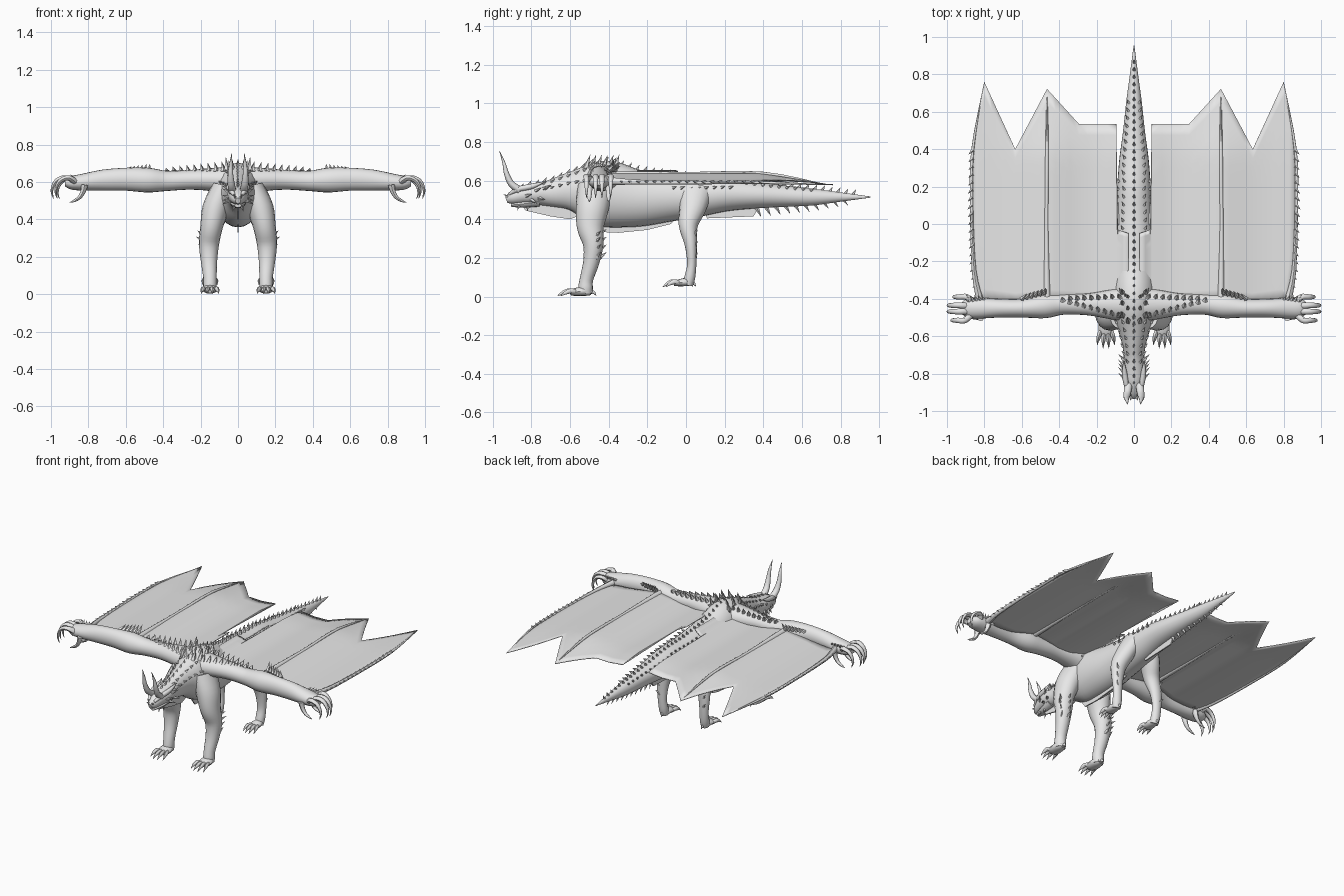
import bpy, bmesh, math
from mathutils import Vector

mat = bpy.data.materials.new("pale grey")
mat.diffuse_color = (0.8, 0.8, 0.8, 1)
X, Y, Z = Vector((1, 0, 0)), Vector((0, 1, 0)), Vector((0, 0, 1))


def finish(bm, name, mirror=True, smooth=True):
    bmesh.ops.recalc_face_normals(bm, faces=bm.faces)
    me = bpy.data.meshes.new(name)
    bm.to_mesh(me)
    bm.free()
    ob = bpy.data.objects.new(name, me)
    bpy.context.collection.objects.link(ob)
    me.materials.append(mat)
    if smooth:
        for o in bpy.context.selected_objects:
            o.select_set(False)
        bpy.context.view_layer.objects.active = ob
        ob.select_set(True)
        bpy.ops.object.shade_smooth_by_angle(angle=math.radians(45))
    if mirror:
        ob.modifiers.new("mirror", 'MIRROR')
    return ob


def spline(pts, sub):
    # Catmull-Rom through points of any dimension
    out = []
    for i in range(len(pts) - 1):
        a, b, c, d = pts[max(i - 1, 0)], pts[i], pts[i + 1], pts[min(i + 2, len(pts) - 1)]
        for k in range(sub):
            t = k / sub
            out.append([q + 0.5 * t * (r - p + t * (2*p - 5*q + 4*r - s + t * (3*(q - r) + s - p)))
                        for p, q, r, s in zip(a, b, c, d)])
    return out + [list(pts[-1])]


def add_tube(bm, pts, up, n=16, sub=4):
    # each point: x, y, z, sideways radius, radius along up
    rows = spline(pts, sub)
    rings = []
    for i, r in enumerate(rows):
        t = (Vector(rows[min(i + 1, len(rows) - 1)][:3]) - Vector(rows[max(i - 1, 0)][:3])).normalized()
        side = t.cross(up).normalized()
        u = side.cross(t)
        ra, rb = max(r[3], 0.001), max(r[4], 0.001)
        rings.append([bm.verts.new(Vector(r[:3]) + side * ra * math.cos(2 * math.pi * k / n)
                                   + u * rb * math.sin(2 * math.pi * k / n)) for k in range(n)])
    for a, b in zip(rings, rings[1:]):
        for k in range(n):
            bm.faces.new((a[k], a[(k + 1) % n], b[(k + 1) % n], b[k]))
    bm.faces.new(rings[0])
    bm.faces.new(rings[-1])


def tube(name, pts, up, mirror=True, n=16):
    bm = bmesh.new()
    add_tube(bm, pts, up, n)
    return finish(bm, name, mirror)


def spikes(name, items, mirror=True):
    # each item: base point, tip point, base radius
    bm = bmesh.new()
    for base, tip, r in items:
        base, tip = Vector(base), Vector(tip)
        d = (tip - base).normalized()
        s = d.cross(Y if abs(d.y) < 0.8 else X).normalized()
        w = s.cross(d)
        ring = [bm.verts.new(base + (s * math.cos(k * math.tau / 5) + w * math.sin(k * math.tau / 5)) * r)
                for k in range(5)]
        top = bm.verts.new(tip)
        for k in range(5):
            bm.faces.new((ring[k], ring[(k + 1) % 5], top))
        bm.faces.new(ring)
    return finish(bm, name, mirror, False)


def lerp(table, v):
    for (a, fa), (b, fb) in zip(table, table[1:]):
        if v <= b:
            return fa + (fb - fa) * max(0, (v - a) / (b - a))
    return table[-1][1]


# Body, neck, head core and tail: y, z, half width, half height
spine = [(-.93, .50, .014, .016), (-.90, .51, .035, .033), (-.84, .525, .052, .048), (-.78, .53, .06, .055),
         (-.70, .535, .055, .07), (-.60, .545, .075, .1), (-.50, .54, .11, .15), (-.40, .53, .122, .172),
         (-.25, .508, .12, .148), (-.10, .51, .11, .125), (.05, .515, .1, .105), (.20, .528, .09, .088),
         (.35, .525, .078, .07), (.50, .52, .058, .056), (.65, .515, .042, .044), (.80, .515, .022, .024),
         (.955, .515, .002, .003)]
tube("body", [(0, y, z, a, b) for y, z, a, b in spine], Z, False, 24)
top_z = [(y, z + b) for y, z, a, b in spine]
low_z = [(y, z - b) for y, z, a, b in spine]
half_w = [(y, a) for y, z, a, b in spine]

# Head: horns, lower jaw, brows, cheek spikes
tube("horn", [(.03, -.86, .55, .02, .022), (.036, -.905, .585, .017, .02), (.04, -.93, .64, .013, .015),
              (.038, -.942, .69, .008, .01), (.034, -.965, .752, .001, .001)], X, True, 10)
tube("lower_jaw", [(0, -.76, .49, .045, .025), (0, -.84, .48, .036, .02), (0, -.905, .474, .018, .01)], Z, False, 12)
tube("brow", [(.02, -.915, .53, .008, .008), (.038, -.87, .555, .014, .014), (.05, -.80, .57, .014, .014),
              (.055, -.73, .595, .002, .002)], Z, True, 8)
cheeks = [((.048, y, z), (.085, y + .035, z + dz), .011)
          for y, z, dz in [(-.83, .52, .01), (-.80, .50, -.02), (-.78, .545, .02), (-.76, .51, -.01), (-.73, .56, .02)]]
cheeks += [((.02, -.86, .47), (.025, -.875, .445), .008), ((.022, -.82, .465), (.03, -.82, .44), .008)]
cheeks += [((.012, -.92, .515), (.02, -.945, .53), .01)]
spikes("cheek_spikes", cheeks)

# Spine ridge, flanking rows and tail spikes
ridge = []
for i in range(44):
    y = -.86 + i * .04
    z = lerp(top_z, y)
    ridge.append(((0, y, z - .012), (0, y + .02, z + .024), .012))
for i in range(10):
    y = .36 + i * .05
    z, h = lerp(low_z, y), .045 - .0025 * i
    ridge.append(((0, y, z + .015), (0, y + .03, z - h), .016 - .0007 * i))
spikes("spine_spikes", ridge, False)
rows = []
for i in range(34):
    y = -.74 + i * .042
    if -.1 > y > -.36:
        continue
    w, z, b = lerp(half_w, y), lerp(top_z, y), lerp(top_z, y) - lerp(low_z, y)
    for ang in ((35, 65) if y < .25 else (40,)):
        c, s = math.sin(math.radians(ang)), math.cos(math.radians(ang))
        p = Vector((w * c, y, z - b / 2 * (1 - s)))
        rows.append((p * 1, p + Vector((.018 * c, .02, .018 * s)), .009))
spikes("flank_spikes", rows)


# Thin keels under throat, belly and tail
def keel(name, pts):
    bm = bmesh.new()
    f = bm.faces.new([bm.verts.new((-.004, y, z)) for y, z in pts])
    ext = bmesh.ops.extrude_face_region(bm, geom=[f])
    bmesh.ops.translate(bm, vec=(.008, 0, 0), verts=[v for v in ext['geom'] if isinstance(v, bmesh.types.BMVert)])
    finish(bm, name, False, False)


keel("throat_keel", [(-.86, .49), (-.83, .445), (-.70, .415), (-.60, .40), (-.55, .42), (-.6, .48)])
keel("belly_keel", [(-.52, .42), (-.46, .335), (-.35, .33), (-.2, .345), (-.08, .375), (-.03, .42), (-.3, .42)])
keel("tail_keel", [(.08, .46), (.11, .405), (.35, .415), (.38, .47)])

# Legs
tube("front_leg", [(.08, -.47, .57, .06, .09), (.12, -.485, .46, .07, .085), (.142, -.495, .36, .06, .07),
                   (.155, -.48, .27, .054, .053), (.155, -.49, .18, .044, .042), (.15, -.515, .09, .036, .035),
                   (.15, -.52, .045, .036, .038), (.15, -.52, .015, .032, .036)], Y)
tube("rear_leg", [(.05, .05, .56, .05, .09), (.095, .035, .46, .055, .07), (.13, .012, .37, .05, .05),
                  (.152, .025, .27, .04, .032), (.155, .03, .17, .03, .024), (.152, .02, .10, .03, .028),
                  (.15, .01, .06, .026, .026)], Y)


# Feet with four toes and claws
def foot(name, x, y, z, s):
    bm = bmesh.new()
    add_tube(bm, [(x, y + .035 * s, z, .02 * s, .016 * s), (x, y, z + .005, .037 * s, .025 * s),
                  (x, y - .05 * s, z, .04 * s, .02 * s), (x, y - .075 * s, z - .004, .025 * s, .012 * s)], Z, 12)
    for k in (-1.5, -.5, .5, 1.5):
        fx, r = k * .021 * s, s * (1 - .12 * abs(k))
        add_tube(bm, [(x + fx * .8, y - .04 * s, z, .011, .012), (x + fx * 1.15, y - .085 * r, z + .006, .012, .013),
                      (x + fx * 1.3, y - .11 * r, z, .01, .011), (x + fx * 1.4, y - .125 * r, z - .006, .006, .008),
                      (x + fx * 1.45, y - .15 * r, z - .02, .001, .001)], Z, 8, 3)
    add_tube(bm, [(x, y + .02, z, .01, .012), (x, y + .045 * s, z, .008, .009),
                  (x, y + .06 * s, z - .018, .001, .001)], Z, 8, 3)
    finish(bm, name)


foot("front_foot", .15, -.525, .023, 1)
foot("rear_foot", .15, .0, .07, .85)
fins = [((.185, -.47, z), (.225 - abs(z - .28) * .3, -.44, z + .03), .014) for z in (.2, .24, .28, .31)]
fins += [((.15, -.45, z), (.155, -.41, z + .03), .014) for z in (.2, .24, .28, .32)]
fins += [((.16, .045, z), (.185, .06, z + .03), .012) for z in (.2, .26, .32)]
spikes("leg_spikes", fins)

# Wing arm and finger bones
tube("wing_arm", [(.0, -.43, .60, .10, .09), (.12, -.43, .612, .08, .065), (.25, -.43, .612, .058, .053),
                  (.38, -.43, .606, .055, .054), (.48, -.44, .61, .064, .066), (.60, -.45, .615, .05, .061),
                  (.72, -.45, .61, .05, .056), (.82, -.45, .60, .055, .046), (.89, -.45, .595, .05, .036),
                  (.925, -.45, .595, .028, .018)], Z, True, 20)
tube("middle_wing_bone", [(.465, -.40, .635, .018, .016), (.468, 0, .636, .01, .009), (.465, .4, .637, .009, .009),
                          (.465, .725, .58, .001, .001)], Z, True, 8)
tube("outer_wing_bone", [(.82, -.42, .60, .02, .022), (.855, -.25, .592, .012, .013), (.868, .1, .59, .009, .009),
                         (.862, .4, .59, .008, .008), (.80, .76, .577, .001, .001)], Z, True, 8)

# Grasping hand with hooked claws
bm = bmesh.new()
for y0, y1, reach in ((-.42, -.39, -.03), (-.44, -.435, 0), (-.465, -.468, 0), (-.485, -.515, -.02)):
    add_tube(bm, [(.87, y0, .60, .018, .02), (.925 + reach, y1, .622, .014, .016), (.965 + reach, y1, .61, .012, .014),
                  (.988 + reach, y1, .58, .009, .011), (.995 + reach, y1, .545, .006, .007),
                  (.985 + reach, y1, .51, .001, .001)], Y, 8)
for y in (-.50, -.40):
    add_tube(bm, [(.82, y, .585, .018, .02), (.828, y, .55, .014, .015), (.848, y, .517, .01, .011),
                  (.875, y, .50, .007, .007), (.90, y, .49, .001, .001)], Y, 8)
finish(bm, "wing_hand")

# Wing membrane with scalloped trailing edge
end_y = [(.03, -.05), (.088, -.03), (.095, .535), (.295, .535), (.465, .722), (.635, .40), (.80, .76), (.866, .40)]
crown = [(.03, .652), (.088, .622), (.2, .603), (.295, .608), (.38, .624), (.465, .637), (.55, .620),
         (.635, .603), (.72, .594), (.866, .59)]
cols = [.03, .06, .088, .095, .15, .2, .25, .295, .34, .38, .42, .465, .51, .55, .59, .635, .68, .72, .76, .80, .83, .866]
bm = bmesh.new()
grid = []
for x in cols:
    col = []
    for j in range(17):
        y = -.42 + (lerp(end_y, x) + .42) * j / 16
        fade = max(0, (y - .38) / .36)
        z = lerp(crown, x)
        z += (.579 - z) * min(1, fade)
        px = x - (.045 * max(0, (-.15 - y) / .27) ** 2 if x > .8 else 0)
        col.append(bm.verts.new((px, y, z)))
    grid.append(col)
for a, b in zip(grid, grid[1:]):
    for j in range(16):
        bm.faces.new((a[j], b[j], b[j + 1], a[j + 1]))
wing = finish(bm, "wing_membrane")
sol = wing.modifiers.new("thickness", 'SOLIDIFY')
sol.thickness, sol.offset = .005, 0

# Spikes on wing edge, elbow and shoulder crest
edge = []
for i in range(18):
    y = -.32 + i * .042
    x = lerp([(-.32, .842), (-.25, .855), (.1, .868), (.4, .862)], y)
    edge.append(((x, y, .592), (x + .022, y - .022, .597), .012))
for i in range(9):
    t = i / 8
    edge.append(((.08 + .3 * t, -.49 + .08 * t, .655), (.085 + .3 * t, -.47 + .08 * t, .705 - .03 * t), .016))
    edge.append(((.04 + .3 * t, -.39 - .01 * t, .665 - .01 * t), (.05 + .3 * t, -.37 - .01 * t, .715 - .03 * t), .014))
for i in range(6):
    t = i / 5
    edge.append(((.50 - .02 * t + .1 * (1 - t), -.40 + .03 * t, .65), (.47 + .1 * (1 - t), -.37 + .03 * t, .685 + .015 * t), .014))
for i in range(5):
    edge.append(((.80 + .02 * i, -.41, .62), (.815 + .02 * i, -.38, .64), .011))
spikes("wing_spikes", edge)
spikes("shoulder_crest", [((.03 + .03 * (i % 2), -.52 + .03 * i, .66), (.035 + .03 * (i % 2), -.495 + .03 * i, .735), .017)
                          for i in range(6)])
